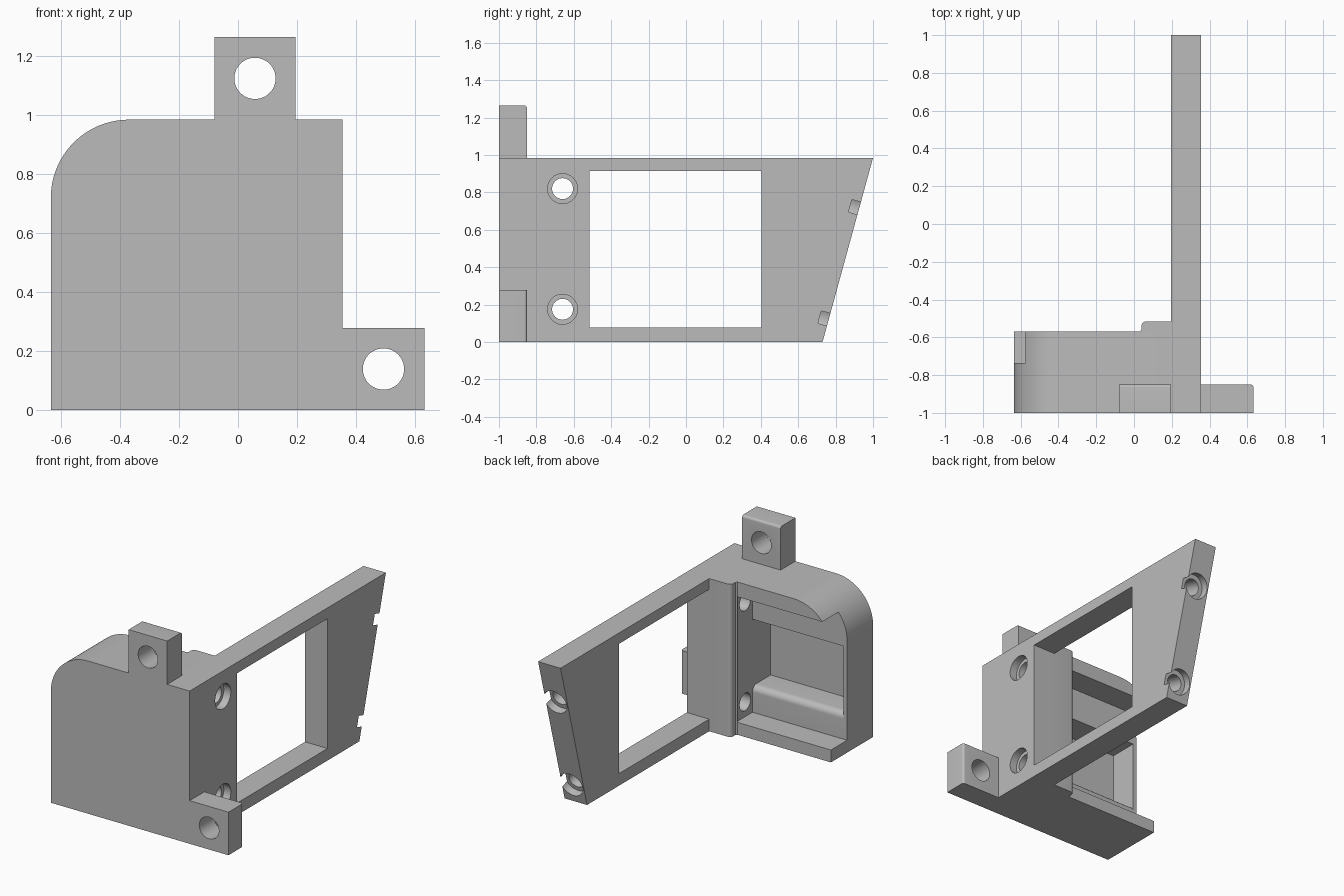
import bpy, bmesh, math
from mathutils import Vector, Matrix

if "Cube" in bpy.data.objects:
    bpy.data.objects.remove(bpy.data.objects["Cube"])

GREY = (0.5, 0.5, 0.5, 1)
mat = bpy.data.materials.new("matte grey")
mat.use_nodes = True
mat.diffuse_color = GREY
mat.node_tree.nodes["Principled BSDF"].inputs["Base Color"].default_value = GREY


def make_object(name, bm):
    bmesh.ops.recalc_face_normals(bm, faces=bm.faces)
    mesh = bpy.data.meshes.new(name)
    bm.to_mesh(mesh)
    bm.free()
    mesh.materials.append(mat)
    obj = bpy.data.objects.new(name, mesh)
    bpy.context.collection.objects.link(obj)
    return obj


def prism(name, points, axis, start, end):
    """Extrude a 2D outline along an axis; the outline uses the other two axes in order."""
    bm = bmesh.new()
    verts = []
    for p in points:
        co = list(p)
        co.insert(axis, start)
        verts.append(bm.verts.new(co))
    face = bm.faces.new(verts)
    moved = bmesh.ops.extrude_face_region(bm, geom=[face])["geom"]
    step = Vector((0, 0, 0))
    step[axis] = end - start
    bmesh.ops.translate(bm, vec=step, verts=[v for v in moved if isinstance(v, bmesh.types.BMVert)])
    return make_object(name, bm)


def box(name, x, y, z):
    return prism(name, [(x[0], y[0]), (x[1], y[0]), (x[1], y[1]), (x[0], y[1])], 2, *z)


def cylinder(name, centre, direction, radius, length):
    bm = bmesh.new()
    turn = Vector(direction).to_track_quat("Z", "Y").to_matrix().to_4x4()
    bmesh.ops.create_cone(bm, cap_ends=True, segments=48, radius1=radius, radius2=radius,
                          depth=length, matrix=Matrix.Translation(centre) @ turn)
    return make_object(name, bm)


def arc(cx, cy, r, a0, a1, steps=16):
    angles = [math.radians(a0 + (a1 - a0) * i / steps) for i in range(steps + 1)]
    return [(cx + r * math.cos(a), cy + r * math.sin(a)) for a in angles]


def cut(obj, cutters):
    """Subtract the cutters, bake the result and remove nothing else."""
    for c in cutters:
        mod = obj.modifiers.new("cut", "BOOLEAN")
        mod.operation = "DIFFERENCE"
        mod.solver = "EXACT"
        mod.object = c
    graph = bpy.context.evaluated_depsgraph_get()
    baked = bpy.data.meshes.new_from_object(obj.evaluated_get(graph))
    obj.modifiers.clear()
    obj.data = baked


# Main dimensions
LEFT, INNER, OUTER = -0.635, 0.195, 0.355
TOP, BACK = 0.985, -0.57
RIB = 0.04
LEDGE = -0.735

# Housing with one rounded top corner
R = 0.265
housing = prism("housing", [(LEFT, 0), (INNER, 0), (INNER, TOP)]
                + arc(LEFT + R, TOP - R, R, 90, 180, 24), 1, -1, BACK)

# Rear opening, and a deeper pocket with a rounded lower ledge
opening = box("opening_cutter", (LEFT - 0.1, RIB), (LEDGE, -0.4), (0.08, 0.89))
r = 0.04
pocket = prism("pocket_cutter",
               [(-0.92, 0.25)] + arc(LEDGE - r, 0.25 - r, r, 90, 0, 8)
               + [(-0.7, 0.25 - r), (-0.7, 0.68), (-0.92, 0.68)], 0, LEFT + 0.025, RIB)

# Long side plate with a slanted end
plate = prism("side_plate", [(-1, 0), (0.73, 0), (1, TOP), (-1, TOP)], 0, INNER, OUTER)
window = box("window_cutter", (INNER - 0.1, OUTER + 0.1), (-0.515, 0.405), (0.078, 0.915))

# Stiffening rib behind the housing, with soft corners
rib = prism("rib", [(INNER, BACK), (RIB - 0.01, BACK), (RIB, BACK + 0.01)]
            + arc(RIB + 0.025, -0.54, 0.025, 180, 90, 8) + [(INNER, -0.515)], 2, 0, TOP)

# Countersunk screw holes through the side
holes, sinks = [], []
for z in (0.82, 0.175):
    holes.append(cylinder("hole_cutter", (0.2, -0.66, z), (1, 0, 0), 0.056, 0.5))
    sinks.append(cylinder("sink_cutter", (OUTER, -0.66, z), (1, 0, 0), 0.08, 0.1))

# Screw holes square to the slanted end, breaking through the outer face
slope = 0.27 / TOP
normal = Vector((0, 1, -slope)).normalized()
ends = []
for z in (0.715, 0.12):
    centre = Vector((0.283, 0.73 + slope * z, z))
    ends.append(cylinder("end_sink_cutter", centre, normal, 0.08, 0.1))
    ends.append(cylinder("end_hole_cutter", centre, normal, 0.052, 0.32))

cut(housing, [opening, pocket] + holes)
cut(plate, [window] + holes + sinks + ends)


def lug(name, x, z, soft_axis):
    """Square mounting lug with a round hole and one softened rear edge."""
    e = 0.015
    end = x[1] if soft_axis == 0 else z[1]
    base = x[0] if soft_axis == 0 else z[0]
    outline = [(base, -1), (end, -1)] + arc(end - e, -0.85 - e, e, 0, 90, 6) + [(base, -0.85)]
    if soft_axis == 0:
        obj = prism(name, outline, 2, *z)
    else:
        obj = prism(name, [(b, a) for a, b in outline], 0, *x)
    hole = cylinder("lug_cutter", (sum(x) / 2, -0.92, sum(z) / 2), (0, 1, 0), 0.07, 0.4)
    cut(obj, [hole])
    return obj, hole


upper_lug, upper_hole = lug("upper_lug", (-0.08, INNER), (TOP, 1.265), 2)
lower_lug, lower_hole = lug("lower_lug", (OUTER, 0.632), (0, 0.278), 0)

# Remove the cutters and smooth the curved faces
for c in [opening, pocket, window, upper_hole, lower_hole] + holes + sinks + ends:
    bpy.data.objects.remove(c)
bpy.ops.object.select_all(action="DESELECT")
for obj in (housing, plate, rib, upper_lug, lower_lug):
    obj.select_set(True)
bpy.context.view_layer.objects.active = housing
bpy.ops.object.shade_smooth_by_angle(angle=math.radians(30))
